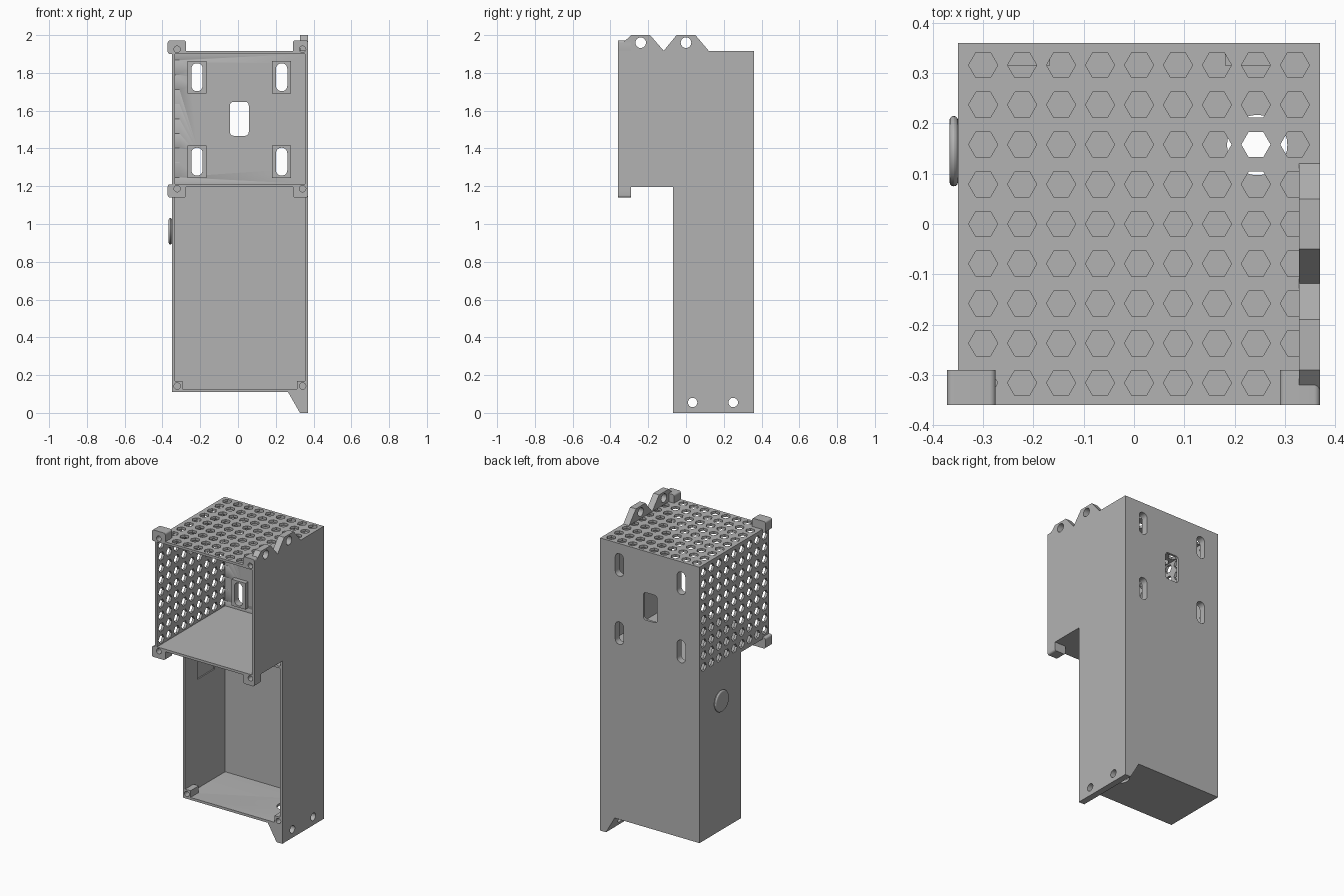
import bpy, bmesh
from math import sin, cos, pi, radians

cube = bpy.data.objects.get("Cube")
if cube:
    bpy.data.objects.remove(cube, do_unlink=True)

grey = bpy.data.materials.new("light grey")
grey.use_nodes = True
GREY = (0.45, 0.45, 0.45, 1)
grey.diffuse_color = GREY
grey.node_tree.nodes["Principled BSDF"].inputs["Base Color"].default_value = GREY


def ring(u, v, r, n=24):
    return [(u + r * cos(2 * pi * i / n), v + r * sin(2 * pi * i / n)) for i in range(n)]


def rounded(u, v, w, h, r, n=6):
    """Rounded rectangle profile centred on u, v."""
    pts = []
    for k, (su, sv) in enumerate([(1, 1), (-1, 1), (-1, -1), (1, -1)]):
        for i in range(n + 1):
            a = pi / 2 * (k + i / n)
            pts.append((u + su * (w / 2 - r) + r * cos(a), v + sv * (h / 2 - r) + r * sin(a)))
    return pts


def rect(u0, u1, v0, v1):
    return [(u0, v0), (u1, v0), (u1, v1), (u0, v1)]


def prisms(name, profiles, axis, lo, hi):
    """Extrude profiles along an axis, all in one object."""
    place = {"x": lambda p, d: (d, p[0], p[1]),
             "y": lambda p, d: (p[0], d, p[1]),
             "z": lambda p, d: (p[0], p[1], d)}[axis]
    bm = bmesh.new()
    for pts in profiles:
        a = [bm.verts.new(place(p, lo)) for p in pts]
        b = [bm.verts.new(place(p, hi)) for p in pts]
        bm.faces.new(a)
        bm.faces.new(b[::-1])
        for i in range(len(pts)):
            j = (i + 1) % len(pts)
            bm.faces.new((a[i], b[i], b[j], a[j]))
    bmesh.ops.recalc_face_normals(bm, faces=bm.faces)
    mesh = bpy.data.meshes.new(name)
    bm.to_mesh(mesh)
    bm.free()
    ob = bpy.data.objects.new(name, mesh)
    bpy.context.collection.objects.link(ob)
    mesh.materials.append(grey)
    return ob


def cut(cutter, *targets):
    """Subtract a cutter from each target, then drop it."""
    for ob in targets:
        mod = ob.modifiers.new("cut", "BOOLEAN")
        mod.operation, mod.solver, mod.object = "DIFFERENCE", "EXACT", cutter
        bpy.context.view_layer.objects.active = ob
        bpy.ops.object.modifier_apply(modifier=mod.name)
    bpy.data.objects.remove(cutter, do_unlink=True)


# Main dimensions
L, R, FRONT, BACK = -0.35, 0.37, -0.36, 0.36
STEP, BASE, MID, TOP, T = -0.07, 0.11, 1.197, 1.917, 0.016

# Housing: stepped block hollowed by an upper and a lower cavity
housing = prisms("housing", [[(STEP, BASE), (BACK, BASE), (BACK, TOP), (FRONT, TOP),
                              (FRONT, MID), (STEP, MID)]], "x", L, R)
cut(prisms("upper_cavity", [rect(L + T, R - T, MID + T, TOP - T)], "y", -0.5, BACK - T), housing)
cut(prisms("lower_cavity", [rect(L + T, R - T, BASE + T, MID)], "y", -0.5, BACK - T), housing)

# Hexagonal vents in the roof and the left-hand wall
steps = range(-4, 5)
cut(prisms("roof_vents", [ring(0.01 + 0.0775 * i, 0.079 * j, 0.029, 6) for i in steps for j in steps],
           "z", TOP - 0.04, TOP + 0.1), housing)
cut(prisms("side_vents", [ring(0.079 * i, 1.557 + 0.0775 * j, 0.029, 6) for i in steps for j in steps],
           "x", L - 0.1, L + 0.04), housing)

# Mounting slots with raised frames, and the cable window
slots = [(x, z) for x in (-0.217, 0.231) for z in (1.33, 1.777)]
frames = prisms("slot_frames", [rect(x - 0.05, x + 0.05, z - 0.086, z + 0.086) for x, z in slots],
                "y", 0.315, BACK - T)
cut(prisms("slot_cutter", [rounded(x, z, 0.06, 0.148, 0.029) for x, z in slots], "y", 0.2, 0.5),
    housing, frames)
cut(prisms("window_cutter", [rounded(0.007, 1.557, 0.1, 0.18, 0.02)], "y", 0.2, 0.5), housing)

# Corner lugs and inner screw bosses at the front openings
lugs = []
for side, x0, x1 in (("left", 0.29, R), ("right", -0.372, -0.275)):
    for level, z0, z1 in (("lower", 1.14, 1.21), ("upper", 1.9, 1.972)):
        lugs.append(prisms(f"{side}_{level}_lug",
                           [rounded((x0 + x1) / 2, (z0 + z1) / 2, x1 - x0, z1 - z0, 0.012)],
                           "y", FRONT, -0.29))
bosses = prisms("screw_bosses", [rect(x0, x1, z0, z1)
                                 for x0, x1 in ((L + T, -0.295), (0.313, R - T))
                                 for z0, z1 in ((BASE + T, 0.17), (1.145, MID))],
                "y", STEP, 0.015)
for x in (-0.322, 0.342):
    for z in (1.187, 1.925):
        cut(prisms("screw_hole", [ring(x, z, 0.017)], "y", -0.5, -0.31), housing, *lugs)
    for z in (0.142, 1.175):
        cut(prisms("screw_hole", [ring(x, z, 0.017)], "y", STEP - 0.05, -0.01), housing, bosses)

# Hanging tabs above the left-hand wall
tabs = prisms("hanging_tabs", [[(-0.33, TOP), (-0.33, 1.963), (-0.29, 2), (-0.19, 2), (-0.118, TOP)],
                               [(-0.118, TOP), (-0.05, 2), (0.05, 2), (0.12, TOP)]], "x", 0.328, R)
cut(prisms("tab_holes", [ring(y, 1.96, 0.028) for y in (-0.24, 0)], "x", 0.2, 0.5), tabs)

# Tapered foot flange under the left-hand wall
foot = prisms("foot_flange", [[(0.265, BASE), (0.328, 0), (R, 0), (R, BASE)]], "y", STEP, BACK)
cut(prisms("foot_holes", [ring(y, 0.055, 0.025) for y in (0.035, 0.25)], "x", 0.2, 0.5), foot)

# Round cable passage through the floors
cut(prisms("cable_passage", [ring(0.245, 0.157, 0.06, 32)], "z", -0.1, 1.3), housing, foot)

# Side button with softened rim, and the shallow recess behind it
cut(prisms("button_recess", [rect(0.06, 0.235, 0.84, 1.07)], "x", L + 0.008, L + 0.05), housing)
button = prisms("side_button", [ring(0.145, 0.962, 0.07, 40)], "x", -0.367, L)
rim = button.modifiers.new("rim", "BEVEL")
rim.width, rim.segments, rim.limit_method, rim.angle_limit = 0.01, 3, "ANGLE", radians(40)

# Smooth the curved surfaces only
bpy.ops.object.select_all(action="DESELECT")
for ob in [housing, frames, bosses, tabs, foot, button, *lugs]:
    ob.select_set(True)
    bpy.context.view_layer.objects.active = ob
bpy.ops.object.shade_smooth_by_angle(angle=radians(30))
